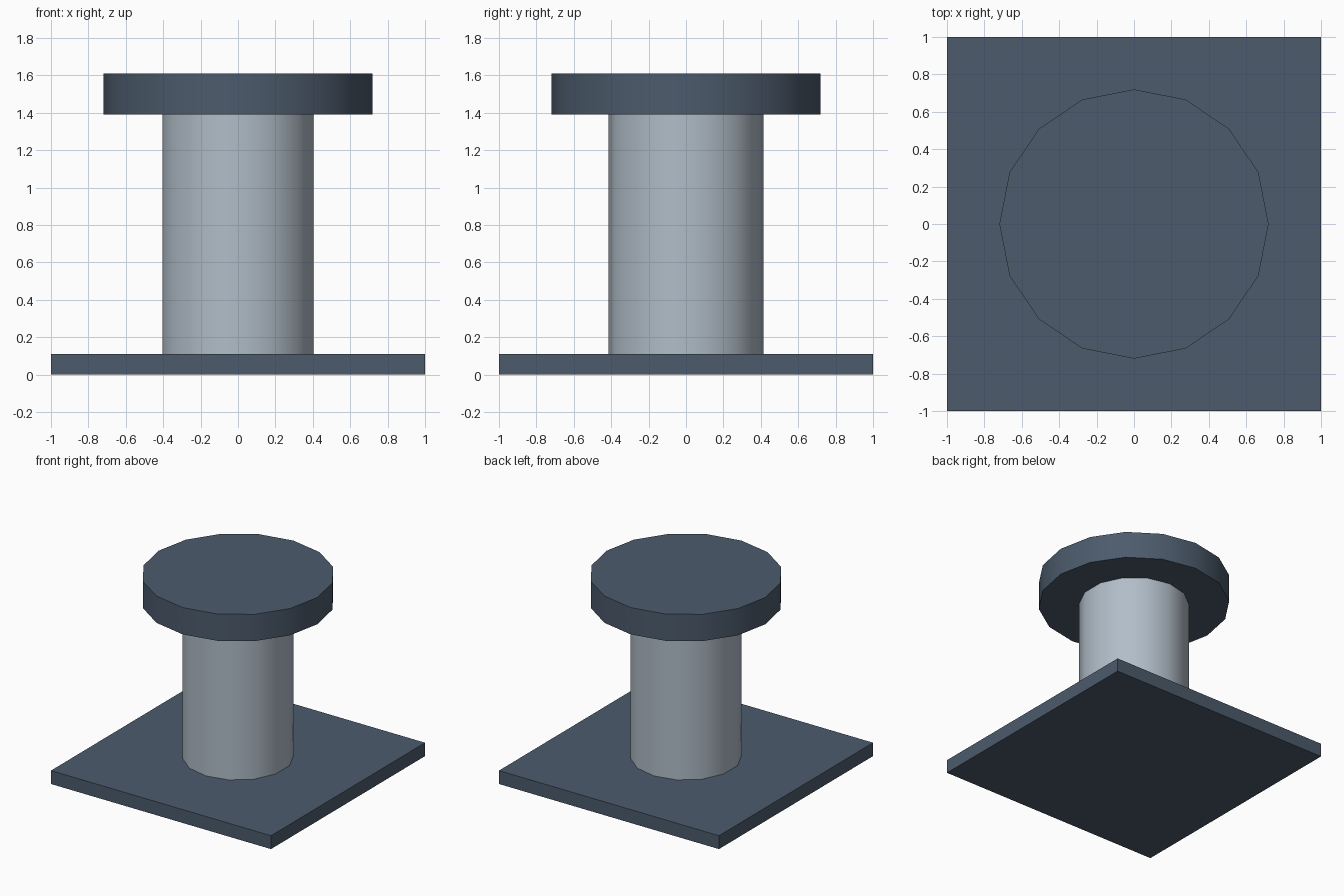
import bpy
import math

if "Cube" in bpy.data.objects:
    bpy.data.objects.remove(bpy.data.objects["Cube"], do_unlink=True)


def make_material(name, rgb, metallic=0.0):
    mat = bpy.data.materials.new(name)
    mat.use_nodes = True
    color = (*rgb, 1.0)
    mat.diffuse_color = color
    mat.node_tree.nodes["Principled BSDF"].inputs["Base Color"].default_value = color
    return mat


def finish(name, mat):
    obj = bpy.context.object
    obj.name = obj.data.name = name
    obj.data.materials.append(mat)
    return obj


def disc(name, sides, radius, bottom, top, mat):
    bpy.ops.mesh.primitive_cylinder_add(
        vertices=sides, radius=radius, depth=top - bottom,
        location=(0, 0, (bottom + top) / 2))
    finish(name, mat)
    bpy.ops.object.shade_smooth_by_angle(angle=math.radians(30))


slate = make_material("dark slate", (0.072, 0.104, 0.15))
steel = make_material("pale steel", (0.44, 0.51, 0.58))

BASE_TOP, CAP_BOTTOM, CAP_TOP = 0.11, 1.39, 1.61

# Square mounting plate
bpy.ops.mesh.primitive_cube_add(size=1, location=(0, 0, BASE_TOP / 2))
plate = finish("base_plate", slate)
plate.scale = (2, 2, BASE_TOP)
bpy.ops.object.transform_apply(location=False, rotation=False, scale=True)

# Round column and wide cap
disc("column", 14, 0.415, BASE_TOP, CAP_BOTTOM, steel)
disc("cap", 16, 0.72, CAP_BOTTOM, CAP_TOP, slate)
